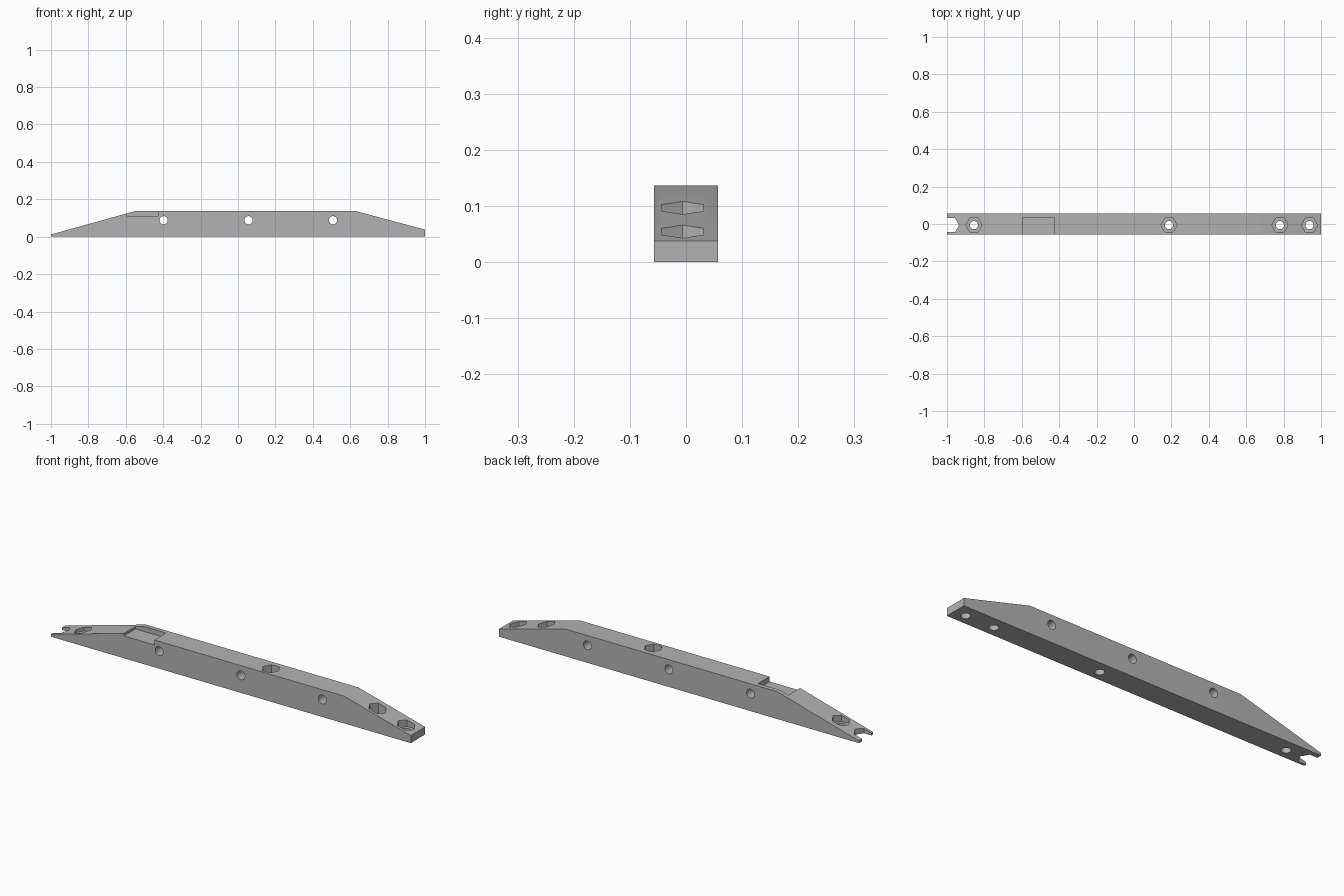
import bpy, bmesh, math

cube = bpy.data.objects.get("Cube")
if cube:
    bpy.data.objects.remove(cube, do_unlink=True)

HALF_W = 0.057      # half width of the beam
ROW_Y = -0.006      # line on which the bolts sit
BORE_R = 0.022
HEX_R = 0.043
NUT_FLOOR = 0.028   # height of the nut seats

grey = bpy.data.materials.new("plain_grey")
grey.use_nodes = True
colour = (0.45, 0.45, 0.45, 1)
grey.diffuse_color = colour
grey.node_tree.nodes["Principled BSDF"].inputs["Base Color"].default_value = colour


def prism(name, points, extrude):
    """Extrude a flat outline along a vector into a closed solid."""
    bm = bmesh.new()
    face = bm.faces.new([bm.verts.new(p) for p in points])
    out = bmesh.ops.extrude_face_region(bm, geom=[face])
    moved = [v for v in out["geom"] if isinstance(v, bmesh.types.BMVert)]
    bmesh.ops.translate(bm, verts=moved, vec=extrude)
    bmesh.ops.recalc_face_normals(bm, faces=bm.faces)
    mesh = bpy.data.meshes.new(name)
    bm.to_mesh(mesh)
    bm.free()
    mesh.materials.append(grey)
    obj = bpy.data.objects.new(name, mesh)
    bpy.context.collection.objects.link(obj)
    return obj


def ring(radius, sides):
    steps = [2 * math.pi * i / sides for i in range(sides)]
    return [(radius * math.cos(a), radius * math.sin(a)) for a in steps]


def cut(target, cutter):
    """Subtract a cutter, apply the result and drop the cutter."""
    cutter.hide_render = True
    mod = target.modifiers.new("cut", "BOOLEAN")
    mod.operation = "DIFFERENCE"
    mod.solver = "EXACT"
    mod.object = cutter
    bpy.ops.object.select_all(action="DESELECT")
    bpy.context.view_layer.objects.active = target
    target.select_set(True)
    bpy.ops.object.modifier_apply(modifier=mod.name)
    bpy.data.objects.remove(cutter, do_unlink=True)


def upright(name, x, radius, sides, bottom):
    pts = [(x + a, ROW_Y + b, bottom) for a, b in ring(radius, sides)]
    return prism(name, pts, (0, 0, 0.3))


# Beam with sloping ends
side = [(-1, 0), (1, 0), (1, 0.038), (0.63, 0.137), (-0.55, 0.137), (-1, 0.012)]
beam = prism("beam", [(x, -HALF_W, z) for x, z in side], (0, 2 * HALF_W, 0))

# Vertical bolt holes with hexagonal nut pockets
for x in (-0.856, 0.187, 0.78, 0.938):
    cut(beam, upright("nut_pocket_cutter", x, HEX_R, 6, NUT_FLOOR))
    cut(beam, upright("bolt_hole_cutter", x, BORE_R, 24, -0.1))

# Open notch through the thin end
notch = [(-1.1, -0.038), (-0.957, -0.038), (-0.936, 0), (-0.957, 0.038), (-1.1, 0.038)]
cut(beam, prism("end_notch_cutter", [(x, ROW_Y + y, -0.1) for x, y in notch], (0, 0, 0.3)))

# Cross holes through the sides
for x in (-0.398, 0.056, 0.508):
    pts = [(x + a, -0.1, 0.088 + b) for a, b in ring(BORE_R, 24)]
    cut(beam, prism("cross_hole_cutter", pts, (0, 0.2, 0)))

# Shallow recess in the top, open to the front
recess = [(-0.594, -0.1), (-0.425, -0.1), (-0.425, 0.035), (-0.594, 0.035)]
cut(beam, prism("recess_cutter", [(x, y, 0.112) for x, y in recess], (0, 0, 0.1)))

# Smooth bores, crisp edges
bpy.ops.object.shade_smooth_by_angle(angle=math.radians(20))
